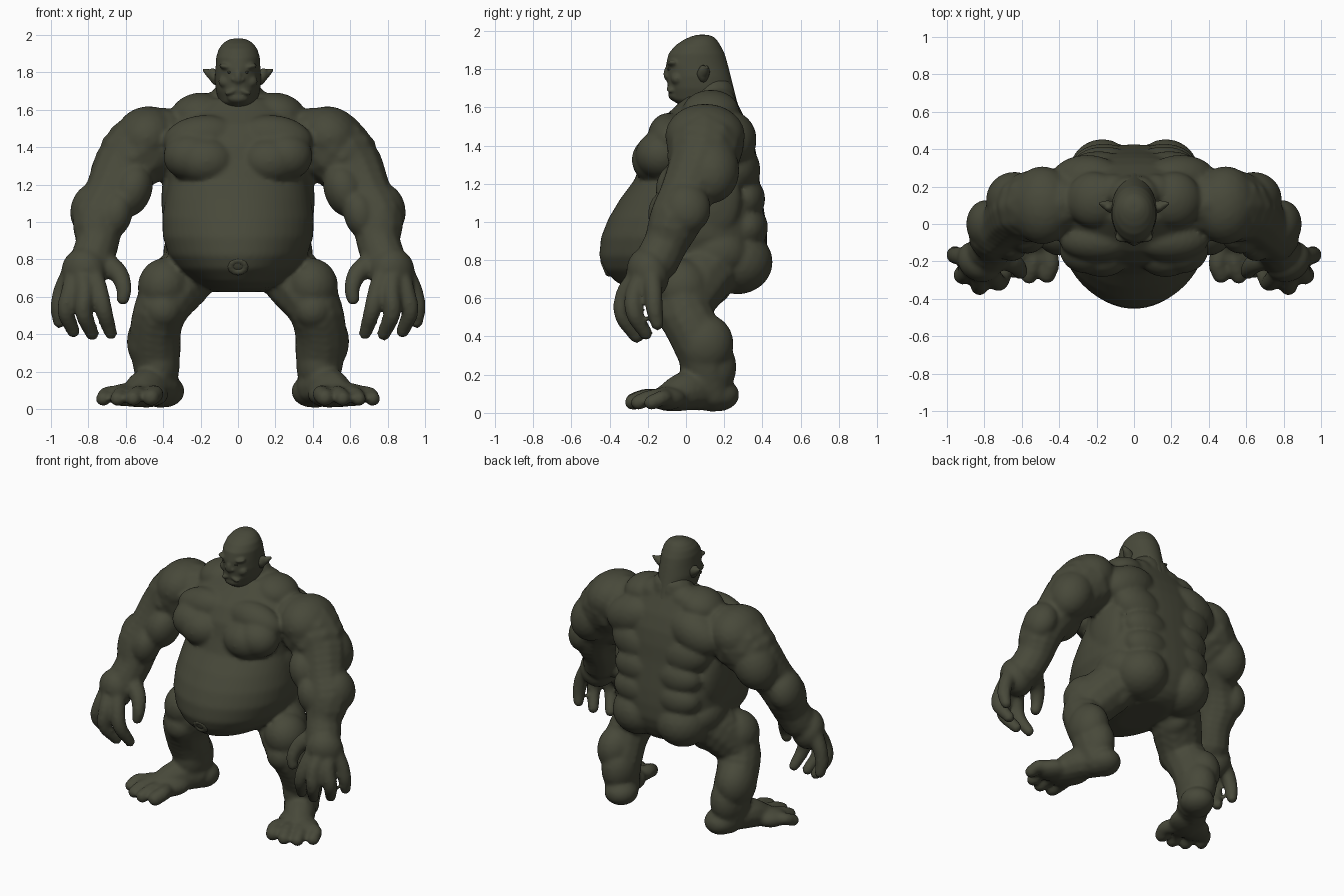
import bpy, bmesh, math
from mathutils import Matrix, Vector, Euler

skin = bpy.data.materials.new("dark olive skin")
skin.diffuse_color = (0.064, 0.066, 0.042, 1)
verts, faces = [], []


def unit_sphere(sub):
    b = bmesh.new()
    bmesh.ops.create_icosphere(b, subdivisions=sub, radius=1)
    b.verts.index_update()
    out = [v.co.copy() for v in b.verts], [[v.index for v in f.verts] for f in b.faces]
    b.free()
    return out


spheres = {2: unit_sphere(2), 3: unit_sphere(3)}


def ball(c, r, rot=(0, 0, 0), sub=3):
    m = Matrix.LocRotScale(Vector(c), Euler([math.radians(a) for a in rot]), Vector(r))
    k = len(verts)
    verts.extend(m @ v for v in spheres[sub][0])
    faces.extend([i + k for i in f] for f in spheres[sub][1])


def pair(c, r, rot=(0, 0, 0)):
    ball(c, r, rot)
    ball((-c[0], c[1], c[2]), r, (rot[0], -rot[1], -rot[2]))


def limb(pts):
    """Mirrored fleshy limbs: closely spaced balls along a smooth path of (x, y, z, radius)."""
    p = [Vector(q) for q in pts]
    p = [2 * p[0] - p[1]] + p + [2 * p[-1] - p[-2]]
    for a, b, c, d in zip(p, p[1:], p[2:], p[3:]):
        n = max(2, int((c - b).length / (0.3 * min(b[3], c[3]))))
        for i in range(n + 1):
            t = i / n
            q = 0.5 * (2 * b + (c - a) * t + (2 * a - 5 * b + 4 * c - d) * t * t
                       + (3 * b - a - 3 * c + d) * t ** 3)
            for s in (1, -1):
                ball((s * q[0], q[1], q[2]), (q[3],) * 3, sub=2)


def loft(rings, back=1.0, n=48):
    """Closed stack of oval rings (z, front y, back y, half width); back < 1 squares the rear."""
    k = len(verts)
    for z, f, b, w in rings:
        for i in range(n):
            a = 2 * math.pi * i / n
            c, s = math.cos(a), math.sin(a)
            e = back if s > 0 else 1.0
            verts.append(Vector((w * math.copysign(abs(c) ** e, c),
                                 (f + b) / 2 + (b - f) / 2 * math.copysign(abs(s) ** e, s), z)))
    for r in range(len(rings) - 1):
        o = k + r * n
        for i in range(n):
            j = (i + 1) % n
            faces.append([o + i, o + j, o + n + j, o + n + i])
    faces.append([k + i for i in reversed(range(n))])
    faces.append([len(verts) - n + i for i in range(n)])


def finish(name, voxel, passes):
    """Fuse the gathered shapes into one smooth skin."""
    me = bpy.data.meshes.new(name)
    me.from_pydata(verts, [], faces)
    verts.clear()
    faces.clear()
    ob = bpy.data.objects.new(name, me)
    bpy.context.collection.objects.link(ob)
    r = ob.modifiers.new("fuse", 'REMESH')
    r.mode, r.voxel_size = 'VOXEL', voxel
    s = ob.modifiers.new("soften", 'SMOOTH')
    s.factor, s.iterations = 0.5, passes
    ob.data = bpy.data.meshes.new_from_object(
        ob.evaluated_get(bpy.context.evaluated_depsgraph_get()))
    ob.modifiers.clear()
    bpy.data.meshes.remove(me)
    ob.data.name = name
    ob.data.materials.clear()
    ob.data.materials.append(skin)
    ob.data.polygons.foreach_set("use_smooth", [True] * len(ob.data.polygons))


# Torso with hanging belly
loft([(.625, -.12, .28, .12), (.645, -.26, .33, .17), (.68, -.36, .37, .235), (.75, -.43, .405, .32),
      (.82, -.455, .425, .37), (.92, -.445, .425, .402), (1.02, -.405, .415, .405),
      (1.12, -.345, .40, .39), (1.22, -.27, .385, .375), (1.32, -.235, .375, .38),
      (1.42, -.21, .355, .385), (1.52, -.15, .32, .36), (1.60, -.06, .28, .29), (1.66, .0, .25, .19)],
     back=.8)
# Chest, collar, trapezius
pair((.17, -.15, 1.325), (.16, .135, .13))
pair((.25, -.13, 1.35), (.15, .135, .13), (0, 0, -8))
pair((.20, -.09, 1.45), (.20, .11, .12), (0, 8, 0))
pair((.215, .13, 1.58), (.15, .15, .11), (0, 12, 0))
pair((.11, .17, 1.61), (.11, .10, .09))
# Shoulder blades, back rolls, loins and buttocks
pair((.25, .24, 1.43), (.20, .13, .14), (0, 20, 0))
pair((.19, .27, 1.27), (.19, .12, .14), (0, -15, 0))
pair((.16, .31, 1.12), (.17, .105, .12))
pair((.16, .32, .97), (.17, .11, .12))
pair((.34, .13, 1.12), (.07, .16, .22))
pair((.17, .27, .79), (.18, .185, .17))
pair((.29, .16, .84), (.11, .16, .13))
# Arms: shoulder to wrist, with muscle masses
limb([(.40, .11, 1.44, .175), (.51, .10, 1.39, .205), (.605, .075, 1.29, .175),
      (.685, .0, 1.14, .145), (.745, -.05, 1.02, .145), (.75, -.10, .90, .122), (.78, -.15, .80, .12)])
pair((.49, .10, 1.45), (.18, .21, .165), (0, 35, 0))
pair((.57, -.03, 1.17), (.11, .13, .15), (0, -20, 0))
pair((.64, .13, 1.27), (.145, .15, .18), (0, -25, 0))
pair((.79, .0, 1.07), (.105, .13, .14), (0, -15, 0))
pair((.655, -.10, 1.04), (.09, .10, .13), (0, -15, 0))
# Palms, fingers and thumbs
pair((.825, -.20, .73), (.125, .105, .135), (15, -15, 25))
for f in ([(.78, -.24, .74, .055), (.74, -.30, .62, .05), (.715, -.31, .52, .046), (.68, -.25, .405, .036)],
          [(.83, -.25, .72, .055), (.82, -.32, .62, .05), (.825, -.33, .51, .046), (.78, -.26, .40, .037)],
          [(.87, -.22, .72, .055), (.90, -.27, .62, .05), (.92, -.27, .52, .047), (.88, -.21, .415, .037)],
          [(.89, -.18, .73, .055), (.94, -.17, .63, .05), (.96, -.165, .54, .045), (.955, -.15, .465, .036)],
          [(.74, -.16, .79, .075), (.645, -.21, .73, .055), (.61, -.25, .65, .044), (.615, -.26, .59, .037)]):
    limb(f)
# Legs: hip to heel
limb([(.23, .14, .77, .165), (.32, .05, .67, .17), (.405, -.01, .55, .15), (.44, .04, .43, .145),
      (.44, .09, .31, .14), (.435, .11, .20, .122), (.42, .135, .11, .108)])
pair((.395, -.02, .66), (.14, .15, .15), (0, -20, 0))
pair((.25, .09, .66), (.10, .15, .11))
pair((.40, -.08, .53), (.10, .09, .10))
pair((.47, .10, .36), (.125, .15, .16))
pair((.43, .115, .24), (.12, .15, .17))
pair((.395, .165, .095), (.11, .115, .088))
# Feet and toes
limb([(.42, .10, .12, .11), (.49, .0, .115, .105), (.55, -.10, .08, .074)])
pair((.49, -.06, .075), (.11, .14, .068), (0, 0, 30))
pair((.60, -.10, .075), (.095, .11, .062), (0, 0, 45))
for x, y, r in ((.465, -.27, .049), (.56, -.28, .044), (.645, -.25, .042), (.72, -.18, .042)):
    limb([(.47 + (x - .46) * .55, -.12 + (y + .25) * .3, .07, .056),
          (x - .02, y + .06, .08, r), (x, y, r + .012, r)])
# Neck
limb([(.03, .14, 1.55, .14), (.03, .15, 1.66, .112)])
finish("body", .0135, 6)

# Head with heavy jaw, brow, nose, cheeks, lips and chin
loft([(1.58, .04, .28, .11), (1.61, -.03, .275, .09), (1.64, -.08, .265, .10), (1.70, -.095, .25, .118),
      (1.76, -.10, .235, .124), (1.82, -.105, .22, .12), (1.88, -.092, .203, .117),
      (1.925, -.055, .18, .103), (1.955, -.01, .16, .08), (1.972, .03, .14, .055), (1.98, .06, .11, .03)])
pair((.05, -.06, 1.825), (.055, .037, .018), (0, -14, -18))
ball((0, -.095, 1.775), (.022, .024, .04))
pair((.02, -.092, 1.762), (.018, .018, .015))
pair((.06, -.045, 1.75), (.045, .035, .035))
pair((.03, -.072, 1.70), (.045, .03, .016), (0, 22, -15))
ball((0, -.06, 1.665), (.06, .033, .032))
finish("head", .008, 4)

# Eyes set under the brow
pair((.046, -.087, 1.80), (.012, .011, .007))
finish("eyes", .004, 1)

# Pointed ears: flattened, swept outwards
pair((.125, .09, 1.775), (.03, .028, .05), (0, 25, 0))
limb([(.12, .09, 1.775, .034), (.145, .10, 1.79, .026), (.182, .11, 1.812, .008)])
finish("ears", .006, 2)

# Navel: fleshy rim around a dimple
for i in range(12):
    a = 2 * math.pi * i / 12
    ball((.038 * math.cos(a), -.414 - .012 * math.sin(a), .765 + .03 * math.sin(a)), (.022, .024, .022))
finish("navel", .007, 4)
